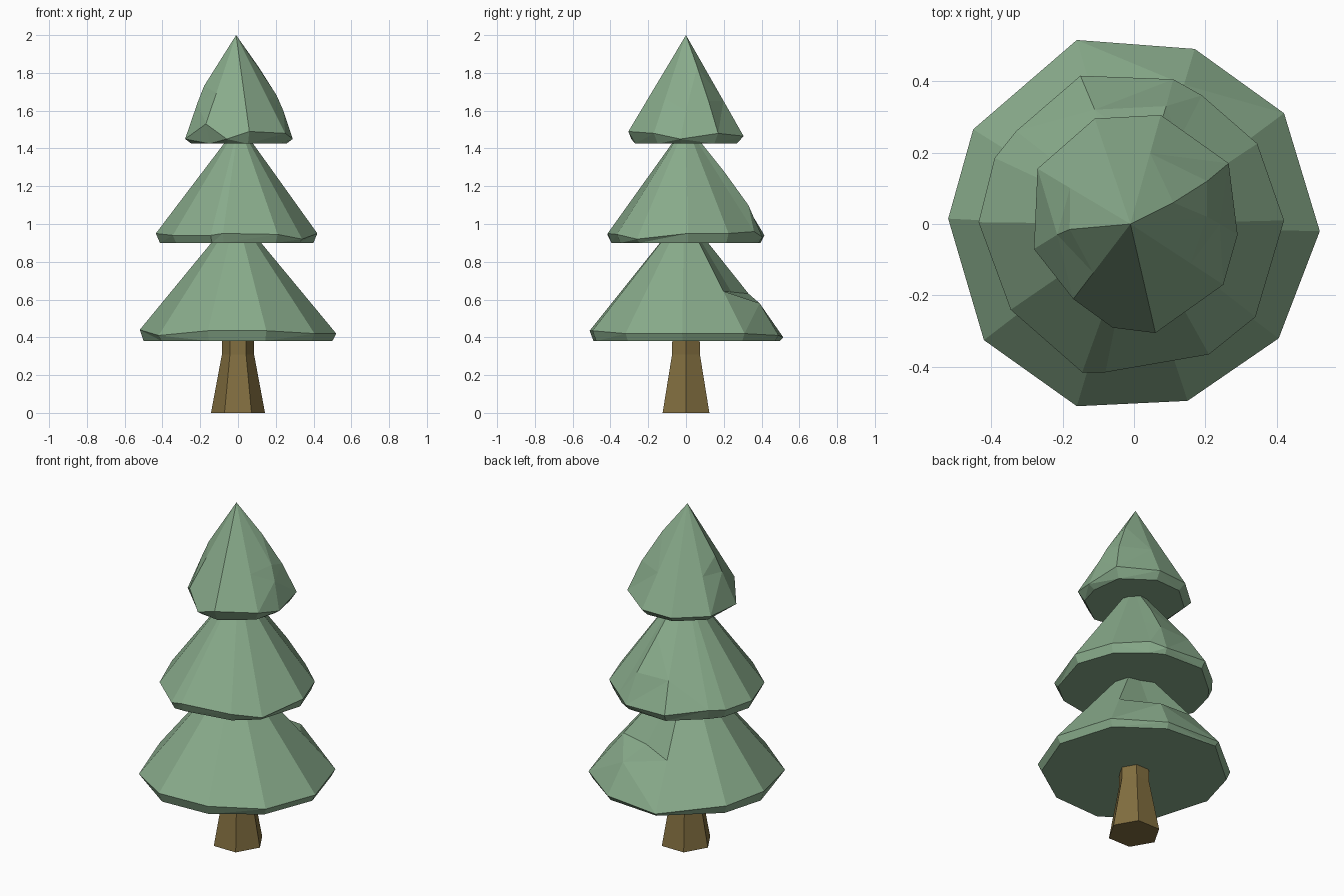
import bpy, bmesh, math
from mathutils import Vector

if "Cube" in bpy.data.objects:
    bpy.data.objects.remove(bpy.data.objects["Cube"])


def material(name, rgb):
    m = bpy.data.materials.new(name)
    m.diffuse_color = (*rgb, 1)
    m.use_nodes = True
    m.node_tree.nodes["Principled BSDF"].inputs["Base Color"].default_value = m.diffuse_color
    return m


def loft(name, rings, mat, apex=None):
    """Skin equal-length rings from bottom to top, closing with an apex or a cap."""
    bm = bmesh.new()
    vs = [[bm.verts.new(p) for p in ring] for ring in rings]
    n = len(vs[0])
    bm.faces.new(vs[0][::-1])
    for a, b in zip(vs, vs[1:]):
        for i in range(n):
            j = (i + 1) % n
            bm.faces.new((a[i], a[j], b[j], b[i]))
    if apex:
        tip = bm.verts.new(apex)
        for i in range(n):
            bm.faces.new((vs[-1][i], vs[-1][(i + 1) % n], tip))
    else:
        bm.faces.new(vs[-1])
    bmesh.ops.recalc_face_normals(bm, faces=bm.faces)
    bmesh.ops.triangulate(bm, faces=[f for f in bm.faces if len(f.verts) == 4])
    me = bpy.data.meshes.new(name)
    bm.to_mesh(me)
    bm.free()
    me.materials.append(mat)
    ob = bpy.data.objects.new(name, me)
    bpy.context.collection.objects.link(ob)


def tier(name, rim, base_z, base_scale, apex, mat, tweaks={}):
    """Faceted bough skirt: inset flat base, uneven rim, slopes to the apex.
    tweaks replaces the two slope points of single columns."""
    tip = Vector(apex)
    base = [(x * base_scale, y * base_scale, base_z) for x, y, z in rim]
    slopes = [tweaks.get(i, [Vector(p).lerp(tip, t) for t in (0.35, 0.68)])
              for i, p in enumerate(rim)]
    loft(name, [base, rim, [s[0] for s in slopes], [s[1] for s in slopes]], mat, apex)


green = material("needles", (0.25, 0.41, 0.26))
brown = material("bark", (0.22, 0.155, 0.05))

# Hexagonal trunk, flared at the foot
loft("trunk", [[(r * math.cos(k * math.pi / 3), r * math.sin(k * math.pi / 3), z)
                for k in range(6)]
               for r, z in ((0.143, 0), (0.085, 0.31), (0.083, 0.45))], brown)

# Lower boughs, with one dented column at the back right
tier("lower_boughs",
     [(0.52, -0.02, 0.42), (0.42, 0.31, 0.42), (0.17, 0.49, 0.41), (-0.16, 0.515, 0.40),
      (-0.45, 0.265, 0.43), (-0.52, 0.015, 0.44), (-0.42, -0.325, 0.41),
      (-0.16, -0.51, 0.435), (0.15, -0.495, 0.435), (0.405, -0.32, 0.42)],
     0.38, 0.96, (-0.01, -0.01, 1.06), green,
     {2: [(0.14, 0.39, 0.58), (0.09, 0.24, 0.64)]})

# Middle boughs
tier("middle_boughs",
     [(0.42, 0.01, 0.95), (0.345, 0.225, 0.95), (0.19, 0.36, 0.96), (0.11, 0.405, 0.93),
      (-0.15, 0.415, 0.94), (-0.33, 0.26, 0.96), (-0.39, 0.185, 0.95),
      (-0.435, 0.005, 0.95), (-0.345, -0.24, 0.94), (-0.145, -0.415, 0.94),
      (-0.08, -0.415, 0.95), (0.21, -0.365, 0.945), (0.34, -0.26, 0.92)],
     0.90, 0.95, (0.005, 0, 1.53), green,
     {3: [(0.09, 0.33, 1.10), (0.05, 0.20, 1.28)],
      4: [(-0.11, 0.32, 1.10), (-0.06, 0.18, 1.29)]})

# Top boughs, bulging to the left and right
tier("top_boughs",
     [(0.29, -0.03, 1.45), (0.265, 0.17, 1.48), (0.075, 0.305, 1.465), (-0.11, 0.295, 1.46),
      (-0.27, 0.155, 1.46), (-0.28, -0.07, 1.45), (-0.17, -0.21, 1.53),
      (-0.06, -0.29, 1.45), (0.06, -0.305, 1.49), (0.25, -0.17, 1.48)],
     1.425, 0.88, (-0.01, 0, 2.0), green,
     {0: [(0.24, 0.0, 1.60), (0.205, 0.02, 1.68)],
      1: [(0.205, 0.12, 1.65), (0.11, 0.06, 1.83)],
      5: [(-0.215, -0.03, 1.64), (-0.18, -0.015, 1.73)]})
